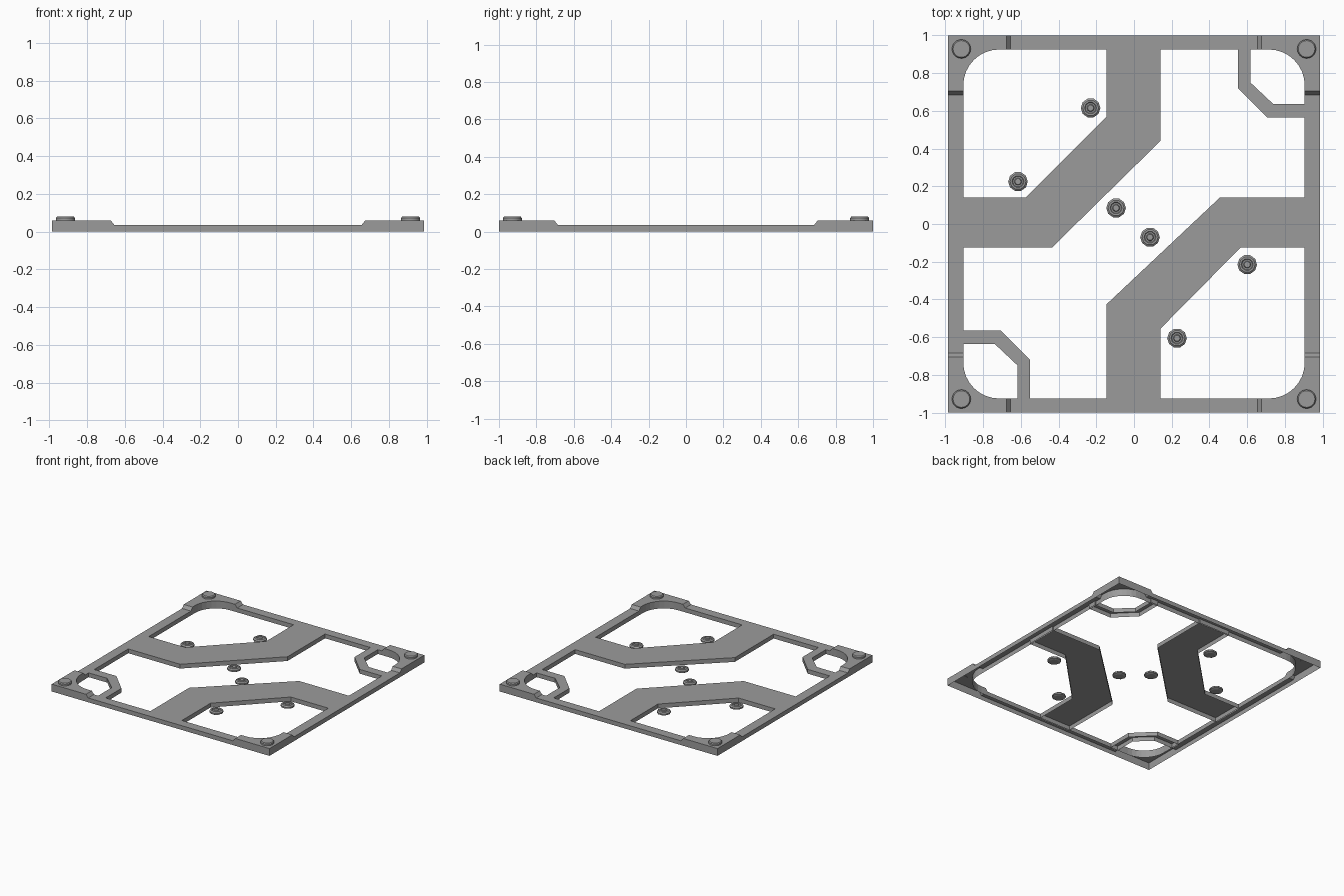
import bpy, bmesh, math
from mathutils import Vector

cube = bpy.data.objects.get("Cube")
if cube:
    bpy.data.objects.remove(cube, do_unlink=True)

grey = bpy.data.materials.new("metal_grey")
grey.use_nodes = True
colour = (0.33, 0.33, 0.33, 1)
grey.diffuse_color = colour
grey.node_tree.nodes["Principled BSDF"].inputs["Base Color"].default_value = colour

RAIL, BLOCK = 0.035, 0.06          # rail and corner block heights
OX, OY, IX, IY = 0.985, 1.0, 0.905, 0.925   # outer and inner half sizes


def finish(bm, name, smooth=False):
    bmesh.ops.remove_doubles(bm, verts=bm.verts, dist=0.0001)
    bmesh.ops.recalc_face_normals(bm, faces=bm.faces)
    me = bpy.data.meshes.new(name)
    bm.to_mesh(me)
    bm.free()
    me.materials.append(grey)
    ob = bpy.data.objects.new(name, me)
    bpy.context.collection.objects.link(ob)
    if smooth:
        bpy.ops.object.select_all(action='DESELECT')
        ob.select_set(True)
        bpy.context.view_layer.objects.active = ob
        bpy.ops.object.shade_smooth_by_angle(angle=math.radians(35))
    return ob


def shell(name, outline, bevel=0.01, top=RAIL):
    """Chamfered cover that is open underneath."""
    bm = bmesh.new()
    face = bm.faces.new([bm.verts.new((x, y, top - bevel)) for x, y in outline])
    rim = list(face.edges)
    bmesh.ops.inset_region(bm, faces=[face], thickness=bevel, use_even_offset=True)
    for v in face.verts:
        v.co.z = top
    rim = [e for e in bm.edges if e.is_boundary]
    new = bmesh.ops.extrude_edge_only(bm, edges=rim)["geom"]
    for v in new:
        if isinstance(v, bmesh.types.BMVert):
            v.co.z = 0
    return finish(bm, name)


def lathe(name, profile, sides, location, smooth=False):
    """Solid of revolution from (radius, height) pairs."""
    bm = bmesh.new()
    rings = [[bm.verts.new((r * math.cos(math.tau * i / sides),
                            r * math.sin(math.tau * i / sides), z))
              for i in range(sides)] for r, z in profile]
    for a, b in zip(rings, rings[1:]):
        for i in range(sides):
            j = (i + 1) % sides
            bm.faces.new((a[i], a[j], b[j], b[i]))
    bm.faces.new(rings[0][::-1])
    bm.faces.new(rings[-1])
    ob = finish(bm, name, smooth)
    ob.location = location
    return ob


# Frame: one quarter as (outer, inner, height) stations, then mirrored round
def quarter():
    steps, radius = 8, 0.19
    stations = [((x, OY), (x, IY), z) for x, z in ((0.655, RAIL), (0.675, BLOCK))]
    for k in range(steps + 1):
        a = math.pi / 2 * (1 - k / steps)
        inner = (IX - radius + radius * math.cos(a), IY - radius + radius * math.sin(a))
        t = 2 * k / steps
        outer = (IX - radius + (OX - IX + radius) * min(t, 1),
                 OY - (OY - IY + radius) * max(t - 1, 0))
        stations.append((outer, inner, BLOCK))
    stations += [((OX, y), (IX, y), z) for y, z in ((0.705, BLOCK), (0.685, RAIL))]
    return stations


loop = []
for sx, sy in ((1, 1), (1, -1), (-1, -1), (-1, 1)):
    part = quarter()
    if sx * sy < 0:
        part.reverse()
    loop += [((o[0] * sx, o[1] * sy), (i[0] * sx, i[1] * sy), z) for o, i, z in part]

bm = bmesh.new()
rows = []
for o, i, z in loop:
    rows.append([bm.verts.new(p) for p in
                 ((*o, 0), (*o, z), (*i, z), (*i, 0))])
for n, row in enumerate(rows):
    nxt = rows[(n + 1) % len(rows)]
    for k in range(3):
        bm.faces.new((row[k], nxt[k], nxt[k + 1], row[k + 1]))
finish(bm, "frame")

# Wide angled panels, with their ends tucked into the rails
EX, EY = IX + 0.01, IY + 0.01
shell("back_right_panel", [(-0.145, EY), (-0.145, 0.57), (-0.575, 0.14), (-EX, 0.14),
                           (-EX, -0.125), (-0.435, -0.125), (0.14, 0.44), (0.14, EY)])
shell("front_left_panel", [(0.14, -EY), (0.14, -0.555), (0.565, -0.125), (EX, -0.125),
                           (EX, 0.14), (0.455, 0.14), (-0.145, -0.425), (-0.145, -EY)])

# Narrow braces across two opposite corners
brace = [(0.55, EY), (0.55, 0.72), (0.705, 0.565), (EX, 0.565),
         (EX, 0.637), (0.737, 0.637), (0.617, 0.75), (0.617, EY)]
for name, s in (("back_left_brace", 1), ("front_right_brace", -1)):
    shell(name, [(x * s, y * s) for x, y in brace])

# Round studs on the corner blocks
for sx, side in ((1, "left"), (-1, "right")):
    for sy, end in ((1, "back"), (-1, "front")):
        lathe(f"{end}_{side}_stud", [(0.05, 0.055), (0.05, 0.073), (0.044, 0.08)],
              24, (sx * 0.915, sy * 0.928, 0), True)

# Loose bolts with stepped heads
bolt = [(0.035, 0), (0.052, 0.006), (0.052, 0.018), (0.042, 0.026),
        (0.032, 0.026), (0.028, 0.022), (0.02, 0.022), (0.016, 0.028)]
spots = [(-0.23, 0.615), (-0.615, 0.225), (-0.095, 0.085),
         (0.085, -0.07), (0.6, -0.215), (0.228, -0.605)]
for n, (x, y) in enumerate(spots, 1):
    lathe(f"bolt_{n}", bolt, 10, (x, y, 0))
